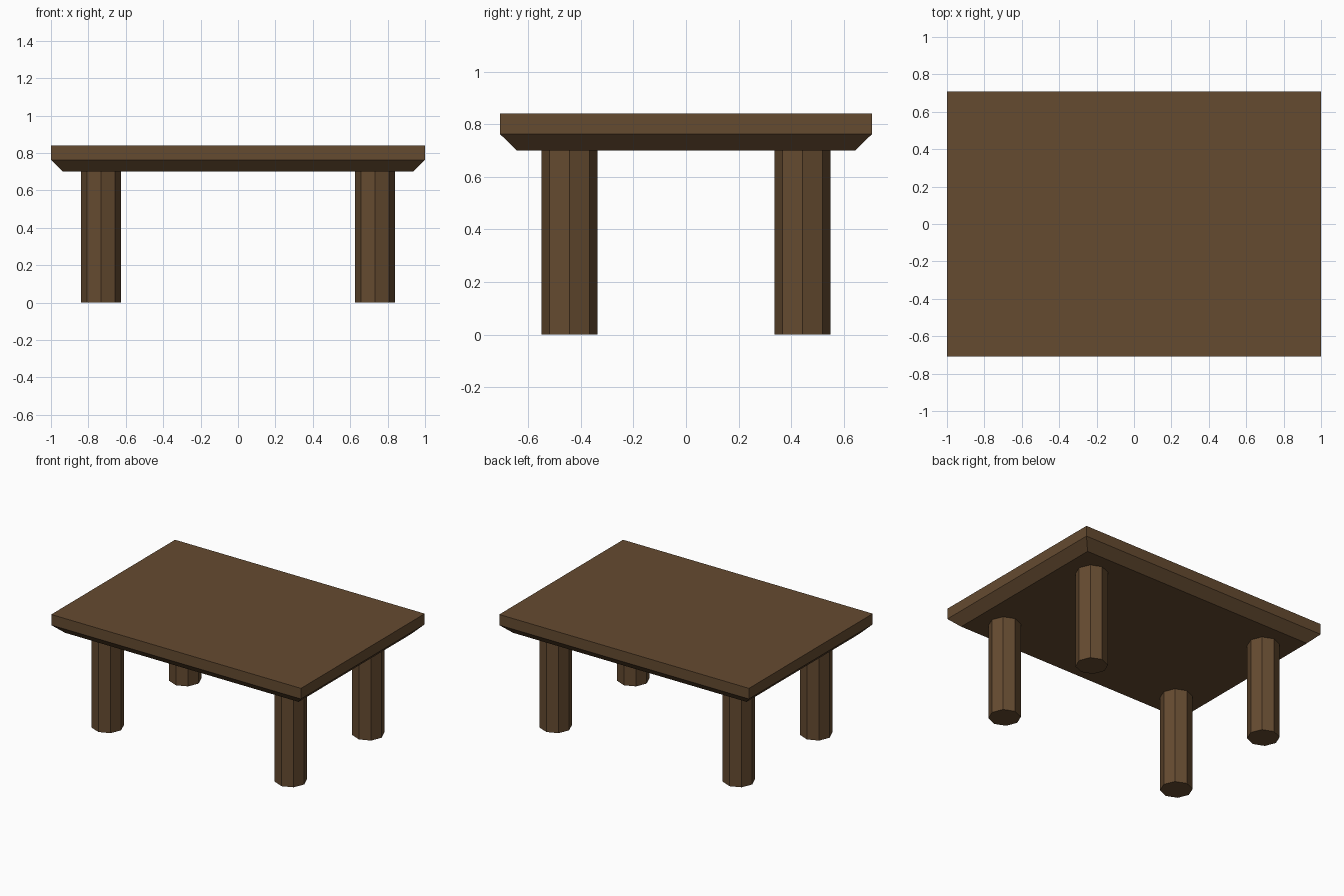
import bpy
import bmesh
import math
from mathutils import Matrix

if "Cube" in bpy.data.objects:
    bpy.data.objects.remove(bpy.data.objects["Cube"])

wood = bpy.data.materials.new("dark_wood")
wood.diffuse_color = (0.13, 0.07, 0.03, 1)
wood.use_nodes = True
wood.node_tree.nodes["Principled BSDF"].inputs["Base Color"].default_value = wood.diffuse_color


def add_object(name, bm):
    bmesh.ops.recalc_face_normals(bm, faces=bm.faces)
    mesh = bpy.data.meshes.new(name)
    bm.to_mesh(mesh)
    bm.free()
    mesh.materials.append(wood)
    obj = bpy.data.objects.new(name, mesh)
    bpy.context.collection.objects.link(obj)
    return obj


# Tabletop: stacked rectangles give a straight rim above a bevelled underside
def make_top(sections):
    bm = bmesh.new()
    rings = [[bm.verts.new((sx * hx, sy * hy, z))
              for sx, sy in ((-1, -1), (1, -1), (1, 1), (-1, 1))]
             for hx, hy, z in sections]
    bm.faces.new(rings[0])
    bm.faces.new(rings[-1])
    for low, high in zip(rings, rings[1:]):
        for i in range(4):
            j = (i + 1) % 4
            bm.faces.new((low[i], low[j], high[j], high[i]))
    return add_object("tabletop", bm)


make_top([(0.936, 0.643, 0.70), (1.0, 0.708, 0.763), (1.0, 0.708, 0.84)])


# Legs: eight-sided posts with corners on the x and y axes
def make_leg(name, x, y, radius=0.107, height=0.70):
    bm = bmesh.new()
    bmesh.ops.create_cone(bm, cap_ends=True, segments=8, radius1=radius,
                          radius2=radius, depth=height,
                          matrix=Matrix.Translation((0, 0, height / 2)))
    leg = add_object(name, bm)
    leg.location = (x, y, 0)


for side, x in (("left", -0.733), ("right", 0.733)):
    for end, y in (("front", -0.443), ("back", 0.443)):
        make_leg(f"{end}_{side}_leg", x, y)
